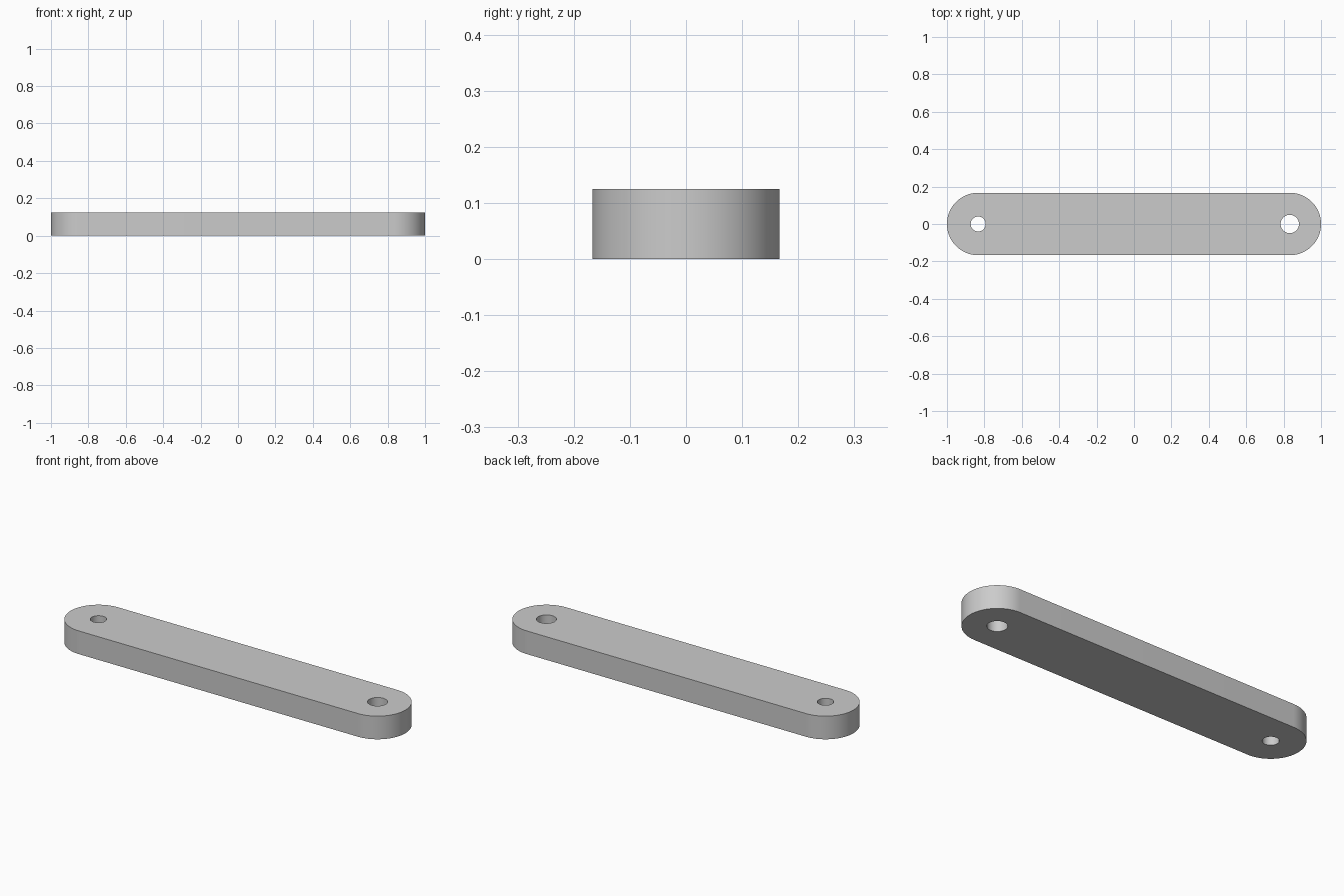
import bpy, bmesh
from math import pi, cos, sin, radians

if "Cube" in bpy.data.objects:
    bpy.data.objects.remove(bpy.data.objects["Cube"])

HEIGHT = 0.125
END_RADIUS = 0.167
END_X = 1.0 - END_RADIUS


def arc(cx, radius, start, sweep, steps, closed=False):
    count = steps if closed else steps + 1
    return [(cx + radius * cos(start + sweep * i / steps),
             radius * sin(start + sweep * i / steps)) for i in range(count)]


# Rounded bar outline and the two pin holes (right one slightly larger)
outline = arc(END_X, END_RADIUS, -pi / 2, pi, 48) + arc(-END_X, END_RADIUS, pi / 2, pi, 48)
small_hole = arc(-END_X, 0.04, 0, 2 * pi, 48, closed=True)
large_hole = arc(END_X, 0.049, 0, 2 * pi, 48, closed=True)

# Fill the flat profile
bm = bmesh.new()
edges = []
for loop in (outline, small_hole, large_hole):
    verts = [bm.verts.new((x, y, 0)) for x, y in loop]
    edges += [bm.edges.new((v, verts[(i + 1) % len(verts)])) for i, v in enumerate(verts)]
bmesh.ops.triangle_fill(bm, use_beauty=True, use_dissolve=False, edges=edges, normal=(0, 0, 1))

# Extrude to thickness
result = bmesh.ops.extrude_face_region(bm, geom=bm.faces[:], use_keep_orig=True)
top = [g for g in result["geom"] if isinstance(g, bmesh.types.BMVert)]
bmesh.ops.translate(bm, verts=top, vec=(0, 0, HEIGHT))
bmesh.ops.recalc_face_normals(bm, faces=bm.faces[:])

mesh = bpy.data.meshes.new("link_bar")
bm.to_mesh(mesh)
bm.free()
link_bar = bpy.data.objects.new("link_bar", mesh)
bpy.context.collection.objects.link(link_bar)

# Smooth round walls, sharp rims
bpy.context.view_layer.objects.active = link_bar
link_bar.select_set(True)
bpy.ops.object.shade_smooth_by_angle(angle=radians(30))
